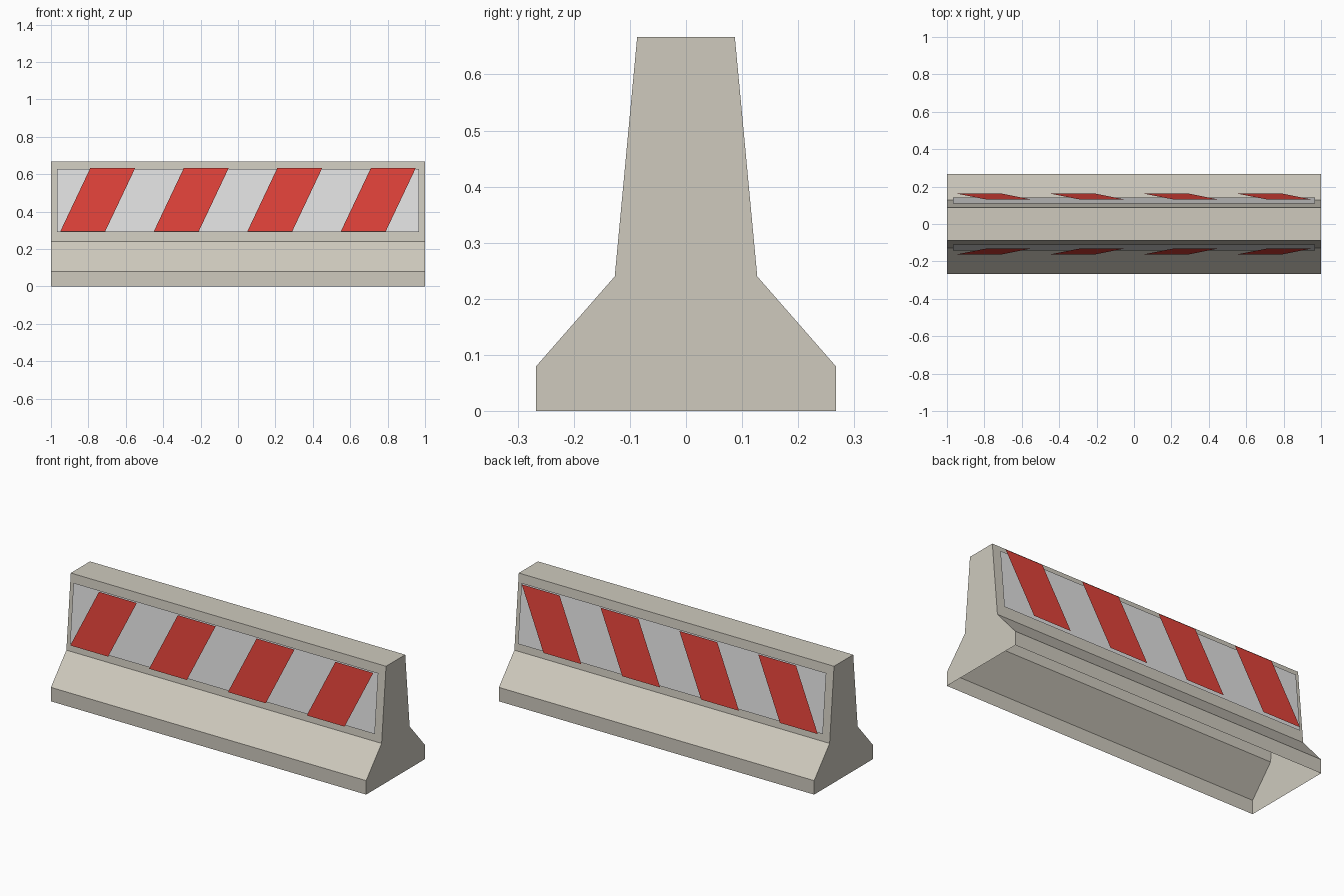
import bpy
import bmesh
from mathutils import Vector

cube = bpy.data.objects.get("Cube")
if cube:
    bpy.data.objects.remove(cube, do_unlink=True)


def make_material(name, rgb):
    mat = bpy.data.materials.new(name)
    mat.use_nodes = True
    mat.diffuse_color = (*rgb, 1)
    mat.node_tree.nodes["Principled BSDF"].inputs["Base Color"].default_value = (*rgb, 1)
    return mat


concrete = make_material("warm concrete", (0.62, 0.59, 0.515))
white = make_material("reflective white", (0.75, 0.75, 0.75))
red = make_material("warning red", (0.75, 0.055, 0.042))


def make_object(name, bm, mat):
    mesh = bpy.data.meshes.new(name)
    bm.to_mesh(mesh)
    bm.free()
    mesh.materials.append(mat)
    obj = bpy.data.objects.new(name, mesh)
    bpy.context.collection.objects.link(obj)
    return obj


# Barrier body: stepped profile run along x, open underneath
WAIST, TOP = Vector((0.127, 0.24)), Vector((0.087, 0.667))
half = [Vector((0.267, 0)), Vector((0.267, 0.08)), WAIST, TOP]
profile = [(p.x, p.y) for p in half] + [(-p.x, p.y) for p in reversed(half)]
bm = bmesh.new()
ends = [[bm.verts.new((x, y, z)) for y, z in profile] for x in (-1, 1)]
for ring in ends:
    bm.faces.new(ring)
for i in range(len(profile) - 1):
    bm.faces.new((ends[0][i], ends[0][i + 1], ends[1][i + 1], ends[1][i]))
bmesh.ops.recalc_face_normals(bm, faces=bm.faces)
make_object("barrier_body", bm, concrete)


# Flat markings standing just off the sloping upper wall
def wall_point(x, z, side, gap):
    t = (z - WAIST.y) / (TOP.y - WAIST.y)
    y = WAIST.x + t * (TOP.x - WAIST.x)
    return (x, side * (y + gap), z)


def add_marking(bm, low, high, z0, z1, side, gap):
    corners = [(low[0], z0), (low[1], z0), (high[1], z1), (high[0], z1)]
    if side > 0:
        corners.reverse()
    bm.faces.new([bm.verts.new(wall_point(x, z, side, gap)) for x, z in corners])


for label, side in (("front", -1), ("back", 1)):
    # White backing panel
    bm = bmesh.new()
    edge = (-0.967, 0.967)
    add_marking(bm, edge, edge, 0.29, 0.628, side, 0.019)
    make_object(label + "_panel", bm, white)

    # Four slanted red stripes
    bm = bmesh.new()
    for i in range(4):
        x = -0.95 + 0.5 * i
        add_marking(bm, (x, x + 0.24), (x + 0.16, x + 0.4), 0.294, 0.632, side, 0.041)
    make_object(label + "_stripes", bm, red)
